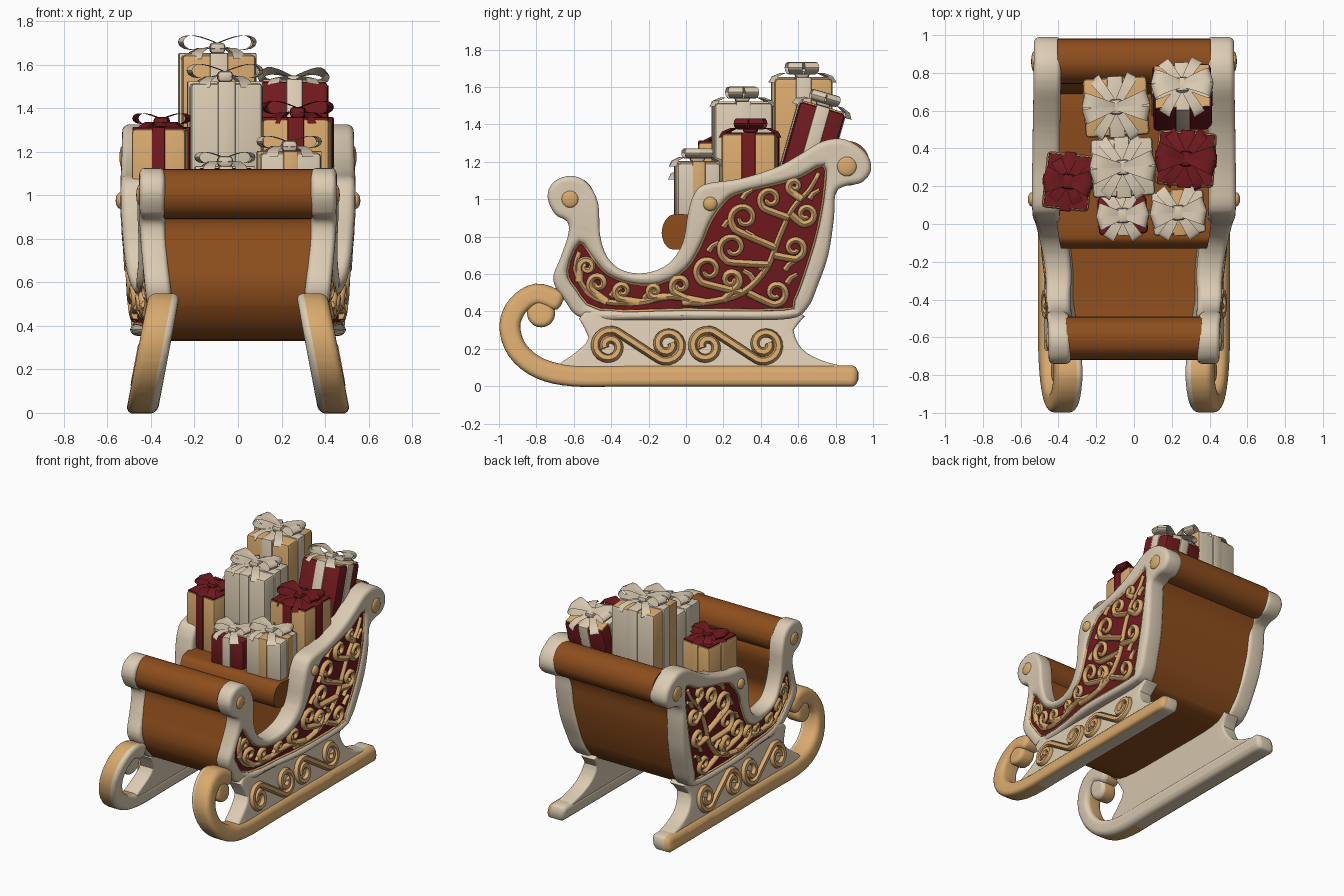
import bpy, bmesh, math
from mathutils import Matrix, Vector

if "Cube" in bpy.data.objects:
    bpy.data.objects.remove(bpy.data.objects["Cube"])

def mat(name, c):
    m = bpy.data.materials.new(name)
    m.diffuse_color = (*c, 1)
    m.use_nodes = True
    m.node_tree.nodes["Principled BSDF"].inputs["Base Color"].default_value = m.diffuse_color
    return m

CREAM = mat("cream", (0.71, 0.60, 0.45))
TAN = mat("tan", (0.69, 0.40, 0.155))
RED = mat("dark_red", (0.165, 0.010, 0.013))
BROWN = mat("brown", (0.265, 0.075, 0.012))

def interp(table, v):
    for (a, p), (b, q) in zip(table, table[1:]):
        if v <= b:
            t = max(0, (v - a) / (b - a))
            return p + (q - p) * t * t * (3 - 2 * t)
    return table[-1][1]

# outer half-width and wall thickness of the flared body, outer half-width of the splayed runners
def body_x(y, z):
    w = interp([(-.7, .452), (-.55, .455), (-.35, .49), (.12, .54), (1, .53)], y)
    return w - .045 * min(1, max(0, (.95 - z) / .55)) ** 1.5

def wall(y):
    return interp([(-.6, .118), (-.1, .145), (1, .145)], y)

def leg_x(y, z):
    return .515 - .19 * z

def smooth(pts, closed=True, n=4):
    """Catmull-Rom curve through the points."""
    k, out = len(pts), []
    for i in range(k if closed else k - 1):
        q = [pts[(i + j) % k] if closed else pts[min(max(i + j, 0), k - 1)] for j in (-1, 0, 1, 2)]
        for s in range(n):
            t = s / n
            out.append(tuple(.5 * (2 * b + (c - a) * t + (2 * a - 5 * b + 4 * c - d) * t * t
                                   + (3 * b - a - 3 * c + d) * t ** 3) for a, b, c, d in zip(*q)))
    return out if closed else out + [pts[-1]]

def finish(name, me, m, mirror=False, angle=40):
    me.name = name
    me.materials.clear()
    me.materials.append(m)
    ob = bpy.data.objects.new(name, me)
    bpy.context.collection.objects.link(ob)
    if mirror:
        ob.modifiers.new("mirror", 'MIRROR')
    bpy.ops.object.select_all(action='DESELECT')
    ob.select_set(True)
    bpy.context.view_layer.objects.active = ob
    bpy.ops.object.shade_smooth_by_angle(angle=math.radians(angle))
    return ob

def recolour(ob, m, test):
    ob.data.materials.append(m)
    for f in ob.data.polygons:
        f.material_index = 1 if test(f) else 0

def curve_mesh(cu):
    ob = bpy.data.objects.new("tmp", cu)
    bpy.context.collection.objects.link(ob)
    dg = bpy.context.evaluated_depsgraph_get()
    me = bpy.data.meshes.new_from_object(ob.evaluated_get(dg))
    bpy.data.objects.remove(ob)
    return me

def add_spline(cu, pts, closed, radii=None):
    sp = cu.splines.new('POLY')
    sp.points.add(len(pts) - 1)
    for i, p in enumerate(pts):
        sp.points[i].co = (*p, *([0] * (3 - len(p))), 1)
        sp.points[i].radius = radii[i] if radii else 1
    sp.use_cyclic_u = closed

def plate(name, loops, m, fx, w0, w1, bevel=0.0, mirror=True):
    """Side profile (y, z) with holes, made into a rounded slab and bent by fx(y, z, w)."""
    cu = bpy.data.curves.new(name, 'CURVE')
    cu.dimensions, cu.fill_mode = '2D', 'BOTH'
    cu.extrude = (w1 - w0) / 2 - bevel
    cu.bevel_depth, cu.offset, cu.bevel_resolution = bevel, -bevel, 3
    for l in loops:
        add_spline(cu, l, True)
    me = curve_mesh(cu)
    bm = bmesh.new()
    bm.from_mesh(me)
    bmesh.ops.remove_doubles(bm, verts=bm.verts, dist=1e-4)
    for axis in (0, 1):
        for i in range(-12, 18):
            co, no = Vector(), Vector()
            co[axis], no[axis] = i * .083 + .011, 1
            bmesh.ops.bisect_plane(bm, geom=bm.verts[:] + bm.edges[:] + bm.faces[:],
                                   plane_co=co, plane_no=no, dist=1e-5)
    mid = (w0 + w1) / 2
    for v in bm.verts:
        y, z, w = v.co
        v.co = (fx(y, z, w + mid), y, z)
    bmesh.ops.recalc_face_normals(bm, faces=bm.faces)
    if bm.calc_volume(signed=True) < 0:
        bmesh.ops.reverse_faces(bm, faces=bm.faces)
    bm.to_mesh(me)
    bm.free()
    return finish(name, me, m, mirror)

def tube(name, paths, m, fx, r, taper=False, closed=False):
    """Raised cords laid on a side surface."""
    cu = bpy.data.curves.new(name, 'CURVE')
    cu.dimensions, cu.bevel_depth, cu.bevel_resolution = '3D', r, 1
    cu.use_fill_caps = True
    for p in paths:
        n = len(p)
        add_spline(cu, [(fx(y, z), y, z) for y, z in p], closed,
                   [1.15 - .5 * i / n for i in range(n)] if taper else None)
    return finish(name, curve_mesh(cu), m, True, 60)

side = lambda y, z, w: body_x(y, z) + w * wall(y) / .145
leg = lambda y, z, w: leg_x(y, z) + w
span = lambda y, z, w: w * (body_x(y, z) - wall(y) + .022)

def circle(y, z, r, n=28):
    return [(y + r * math.cos(i * math.tau / n), z + r * math.sin(i * math.tau / n)) for i in range(n)]

def ribbon(center, half):
    """Round-ended outline around a centre line."""
    c, a, b = [Vector(p) for p in smooth(center, False)], [], []
    for i, p in enumerate(c):
        d = (c[min(i + 1, len(c) - 1)] - c[max(i - 1, 0)]).normalized() * half
        n = Vector((-d.y, d.x))
        a.append(p + n)
        b.append(p - n)
        if i in (0, len(c) - 1):
            cap = [p + n * math.cos(t) + d * math.sin(t) * .6 for t in (.6, 1.2, math.pi - 1.2, math.pi - .6)]
            if i:
                end = cap
            else:
                start = [2 * p - q for q in cap]
    return [tuple(p) for p in a + end + b[::-1] + start]

# side walls: cream frame, inner wall, red panel, trim
outline = smooth([(-.62, 1.125), (-.53, 1.09), (-.47, .98), (-.46, .81), (-.42, .69), (-.34, .62), (-.22, .605),
    (-.1, .65), (-.02, .76), (.01, .92), (.04, 1.02), (.1, 1.08), (.29, 1.11), (.48, 1.17), (.61, 1.24),
    (.73, 1.31), (.85, 1.32), (.96, 1.25), (.99, 1.16), (.94, 1.09), (.85, 1.07), (.8, 1.03), (.79, .89),
    (.76, .70), (.705, .54), (.65, .42), (.55, .36), (.2, .355), (-.2, .355), (-.54, .36), (-.65, .46),
    (-.71, .57), (-.67, .69), (-.63, .81), (-.635, .88), (-.70, .92), (-.74, 1.01), (-.71, 1.09)])
inset = smooth([(-.57, .77), (-.50, .69), (-.42, .60), (-.29, .55), (-.14, .55), (0, .63), (.08, .76), (.13, .88),
    (.2, .98), (.27, 1.03), (.475, 1.08), (.61, 1.12), (.735, 1.18), (.74, 1.05), (.705, .84), (.65, .65),
    (.58, .46), (.52, .41), (0, .41), (-.46, .41), (-.59, .52), (-.635, .62)], n=3)
plate("side_frame", [outline, inset], CREAM, side, -.145, 0, .03)
plate("side_inner_wall", [inset], CREAM, side, -.135, -.035)
plate("side_red_panel", [inset], RED, side, -.036, -.028)
on_panel = lambda y, z: body_x(y, z) - .022
tube("panel_trim", [inset], TAN, lambda y, z: body_x(y, z) - .02, .008, closed=True)

def scroll(p0, c, r, s, turns=1.2):
    """Stem from p0 that winds into a spiral around c."""
    a0 = math.atan2(p0[1] - c[1], p0[0] - c[0]) + s * 1.1
    n = 14
    return smooth([p0] + [(c[0] + r * (1 - .7 * i / n) * math.cos(a0 + s * math.tau * turns * i / n),
                           c[1] + r * (1 - .7 * i / n) * math.sin(a0 + s * math.tau * turns * i / n))
                          for i in range(n + 1)], False, 2)

# vines and curls on the red panel
vines = [smooth([(-.02, .45), (.12, .45), (.3, .5), (.43, .63), (.5, .8), (.57, .95), (.66, 1.05), (.71, 1.14)], False),
         smooth([(.1, .45), (-.08, .48), (-.25, .45), (-.42, .45), (-.53, .51), (-.59, .62), (-.57, .72)], False)]
curls = [((.48, .74), (.31, .90), .08, -1), ((.55, .9), (.45, 1.0), .06, -1), ((.56, .92), (.64, .92), .055, 1),
         ((.44, .65), (.25, .74), .08, -1), ((.3, .5), (.12, .62), .075, -1), ((.47, .7), (.58, .74), .06, 1),
         ((.2, .46), (.24, .57), .05, 1), ((.33, .5), (.48, .5), .065, 1),
         ((.02, .46), (-.03, .54), .05, -1), ((-.1, .48), (-.17, .51), .035, -1), ((-.25, .45), (-.34, .51), .045, -1),
         ((-.42, .45), (-.47, .55), .05, -1), ((-.57, .56), (-.53, .64), .04, -1), ((.62, 1.0), (.58, 1.07), .035, -1)]
tube("panel_filigree", vines + [scroll(*c) for c in curls], TAN, on_panel, .02, True)
leaves = [((y, z), (y + .02 * a, z + .03), (y + .055 * a, z + .05)) for y, z, a in
          [(.36, .57, -1), (.4, .62, 1), (.3, 1.0, 1), (.2, .85, 1), (.53, .62, 1), (.66, 1.0, 1),
           (.37, .78, -1), (-.22, .47, 1), (.12, .72, 1), (.54, .55, 1), (-.4, .48, 1)]]
tube("panel_leaves", leaves, TAN, on_panel, .016, True)

# rosettes on the scroll ends
for i, (y, z, r, h) in enumerate([(-.62, 1.0, .045, .014), (.13, .975, .038, .022), (.86, 1.175, .052, .014)]):
    bm = bmesh.new()
    bmesh.ops.create_uvsphere(bm, u_segments=16, v_segments=10, radius=1, matrix=Matrix.Translation(
        (body_x(y, z), y, z)) @ Matrix.Diagonal((h, r, r, 1)))
    me = bpy.data.meshes.new("rosette")
    bm.to_mesh(me)
    bm.free()
    finish(f"rosette_{i + 1}", me, TAN, True)

# skirt with wave scrolls, runners
skirt = smooth([(-.54, .40), (0, .40), (.6, .40), (.575, .30), (.62, .2), (.72, .14), (.85, .1), (.86, .05),
                (.3, .04), (-.3, .04), (-.64, .04), (-.68, .11), (-.59, .18), (-.52, .26)], n=3)
plate("skirt", [skirt], CREAM, leg, -.137, -.02, .015)
waves = []
for c1, c2 in (((-.41, .212), (-.10, .222)), ((.11, .212), (.42, .222))):
    half = []
    for i in range(15):
        a, r = math.radians(560 - 520 * i / 14), .025 + .068 * i / 14
        half.append((c1[0] + r * math.cos(a), c1[1] + r * math.sin(a)))
    waves.append(smooth(half + [(c1[0] + c2[0] - y, c1[1] + c2[1] - z) for y, z in half[::-1]], False, 2))
tube("skirt_scrolls", waves, TAN, lambda y, z: leg_x(y, z) - .018, .024)
line = [(.89, .055), (.6, .055), (.3, .055), (-.3, .055), (-.6, .055), (-.78, .095), (-.9, .19), (-.942, .32),
        (-.9, .43), (-.8, .493), (-.69, .46)]
runner = plate("runner", [ribbon(line, .056)], TAN, leg, -.145, 0, .035)
tip = plate("runner_curl_tip", [circle(-.775, .39, .075)], TAN, leg, -.135, -.01, .03)
for ob in (runner, tip):                       # inner faces and the tail end are cream
    recolour(ob, CREAM, lambda f: f.center.x - leg_x(f.center.y, f.center.z) < (-.115 if f.center.y < -.45 else -.06))

# brown hull, rolls and seat between the sides
hull = [(-.6, .97), (-.565, .86), (-.6, .72), (-.635, .58), (-.58, .45), (-.45, .385), (0, .375), (.48, .38),
        (.6, .45), (.67, .6), (.72, .8), (.745, 1.0), (.81, 1.13)]
plate("hull", [ribbon(hull, .042)], BROWN, span, -1, 1, mirror=False)
plate("front_roll", [circle(-.605, 1.005, .115)], BROWN, span, -1, 1, mirror=False)
plate("back_roll", [circle(.862, 1.192, .12)], BROWN, span, -1, 1, mirror=False)
seat = smooth([(-.13, .82), (-.1, .9), (-.02, .92), (.3, .9), (.68, .9), (.68, .75), (.3, .73), (-.02, .73), (-.1, .745)])
plate("seat", [seat], BROWN, span, -1, 1, mirror=False)
plate("seat_base", [[(.02, .38), (.02, .8), (.66, .8), (.5, .38)]], BROWN, span, -1, 1, mirror=False)

def add_box(bm, size, z, M, bevel=0):
    vs = bmesh.ops.create_cube(bm, size=1, matrix=M @ Matrix.Translation((0, 0, z)) @ Matrix.Diagonal((*size, 1)))['verts']
    if bevel:
        es = list({e for v in vs for e in v.link_edges})
        bmesh.ops.bevel(bm, geom=es, offset=bevel, segments=2, profile=.5, affect='EDGES')

def strip(bm, prof, half, M, thick=.012):
    """Ribbon strip of given half width along an (r, z) path."""
    rows = [[bm.verts.new(M @ Vector((r, s * half * k, z))) for s in (-1, 1)] for r, z, k in prof]
    fs = [bm.faces.new((a[0], a[1], b[1], b[0])) for a, b in zip(rows, rows[1:])]
    bmesh.ops.solidify(bm, geom=fs, thickness=thick)

def gift(name, loc, size, box_m, band_m, bow_m, yaw=0, tilt=0, lid=None):
    """Wrapped box: loc is the centre of its lid."""
    M = Matrix.Translation(loc) @ Matrix.Rotation(math.radians(tilt), 4, 'X') @ Matrix.Rotation(math.radians(yaw), 4, 'Z')
    sx, sy, sz = size
    parts = [bmesh.new() for _ in range(4)]
    add_box(parts[0], size, -sz / 2, M, .02)
    bw = .24 * sx
    add_box(parts[1], (bw, sy + .016, sz + .016), -sz / 2, M, .006)
    add_box(parts[1], (sx + .016, bw, sz + .016), -sz / 2, M, .006)
    R, h = .52 * sx, .25 * sx
    loop = []
    for i in range(17):
        t = math.tau * i / 16
        k = (1 - math.cos(t)) / 2
        loop.append((R * k, .02 + .35 * h + .1 * h * k + .55 * h * math.sin(t) * (.25 + k * .75), .45 + .55 * k))
    tail = [(0, .025, .5), (.35 * sx, .03, .8), (.5 * sx, .012, .9), (.56 * sx, -.02, 1)]
    for a in (-15, 15, 165, 195):
        strip(parts[2], loop, .04, M @ Matrix.Rotation(math.radians(a), 4, 'Z'))
    for a in (-60, 60, 125, 235):
        strip(parts[2], tail, .034, M @ Matrix.Rotation(math.radians(a), 4, 'Z'))
    add_box(parts[2], (.07, .08, .05), .03, M, .016)
    if lid:
        add_box(parts[3], (sx - .02, sy - .02, .009), .003, M)
    made = {}
    for bm, m, part in zip(parts, (box_m, band_m, bow_m, lid), ("box", "band", "bow", "lid")):
        if m:
            bmesh.ops.recalc_face_normals(bm, faces=bm.faces)
            me = bpy.data.meshes.new(part)
            bm.to_mesh(me)
            made[part] = finish(f"{name}_{part}", me, m)
        bm.free()
    return made

# pile of presents
tall = gift("tall_back_gift", (-.095, .62, 1.645), (.34, .31, .56), TAN, CREAM, CREAM, 3)
recolour(tall["box"], CREAM, lambda f: f.normal.y > .6)
gift("tall_middle_gift", (-.06, .3, 1.515), (.33, .31, .62), CREAM, CREAM, CREAM, 3)
gift("tilted_red_gift", (.255, .728, 1.49), (.31, .25, .42), RED, CREAM, CREAM, 2, -16, TAN)
gift("right_gift", (.275, .345, 1.35), (.31, .29, .46), TAN, RED, RED, -4, 0, RED)
left = gift("left_gift", (-.35, .225, 1.305), (.25, .3, .42), TAN, RED, RED, -6, 0, RED)
recolour(left["band"], TAN, lambda f: f.normal.y > .6 or f.normal.x < -.6)
gift("small_red_gift", (-.06, .045, 1.125), (.26, .2, .24), RED, CREAM, CREAM, 3)
gift("small_cream_gift", (.235, .06, 1.195), (.28, .23, .31), CREAM, TAN, CREAM, 4)
